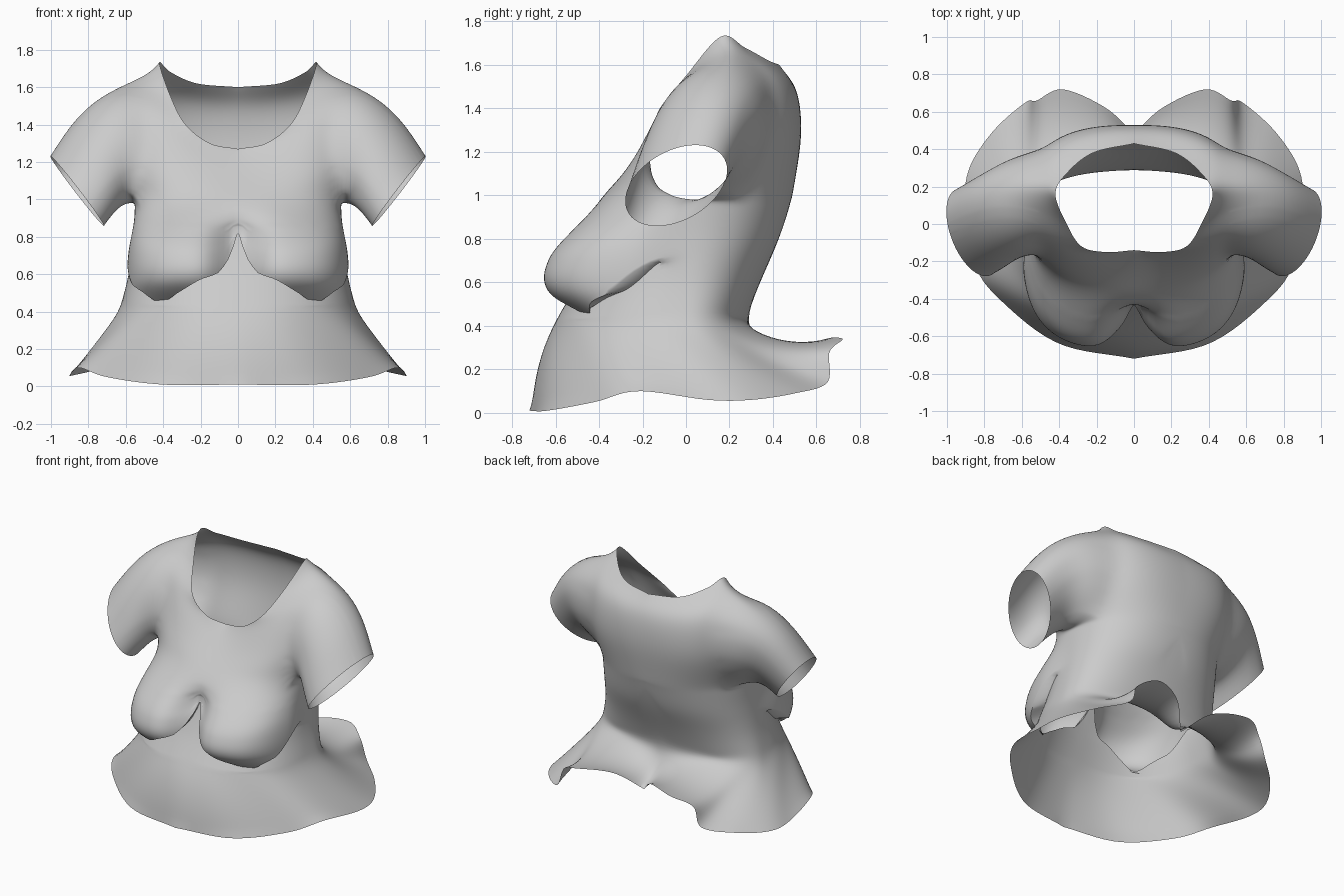
import bpy, bmesh, math
from mathutils import Vector

if bpy.data.objects.get("Cube"):
    bpy.data.objects.remove(bpy.data.objects["Cube"], do_unlink=True)

COLUMNS, SKIRT_ROWS, CHEST_ROWS, YOKE_ROWS, SLEEVE_ROWS = 72, 14, 14, 24, 12
WAIST, ARMPIT = 0.42, 1.0


def spline(points, t):
    """Smooth curve through points, t from zero to one."""
    pts = [Vector(p) for p in points]
    last = len(pts) - 1
    i = min(int(t * last), last - 1)
    f = t * last - i
    a, b = pts[i], pts[i + 1]
    before = pts[i - 1] if i else a * 2 - b
    after = pts[i + 2] if i + 2 <= last else b * 2 - a
    return (b - before) * (f * (1 - f) ** 2 / 2) + a * (1 + 2 * f) * (1 - f) ** 2 \
        + b * f * f * (3 - 2 * f) - (after - a) * (f * f * (1 - f) / 2)


def table(rows, key):
    """Smooth lookup of a row of values by its first entry."""
    key = max(rows[0][0], min(rows[-1][0], key))
    for i, (a, b) in enumerate(zip(rows, rows[1:])):
        if key <= b[0]:
            return spline(rows, (i + (key - a[0]) / (b[0] - a[0])) / (len(rows) - 1))


def smooth(low, high, value):
    f = max(0, min(1, (value - low) / (high - low)))
    return f * f * (3 - 2 * f)


def ring(u, width, front, back, middle, power):
    """Point on a rounded-box outline, u from front centre to back centre."""
    s, c = math.sin(u * math.pi), math.cos(u * math.pi)
    r = (abs(s) ** power + abs(c) ** power) ** (-1 / power)
    reach = middle - front if c > 0 else back - middle
    return max(0, width * s * r), middle - reach * c * r


# height, half width, front, back
TORSO = [(.42, .63, -.60, .27), (.6, .585, -.5, .34), (.8, .56, -.42, .43), (1, .55, -.38, .49)]
# height, half width, front
BUST = [(.42, .59, -.46), (.56, .6, -.65), (.7, .595, -.65), (.85, .57, -.53), (1, .55, -.38)]
# x, height of the fold under the bust
FOLD = [(0, .83), (.04, .7), (.1, .61), (.2, .57), (.3, .51), (.41, .45), (.52, .52), (.6, .57)]
HEM = [(0, -.72, .01), (.4, -.64, .01), (.7, -.42, .05), (.85, -.22, .1), (.9, .1, .06), (.88, .3, .06),
       (.75, .5, .09), (.58, .65, .14), (.52, .66, .28), (.38, .72, .34), (.15, .62, .33), (0, .48, .2)]
NECK = [(0, -.14, 1.27), (.15, -.15, 1.3), (.28, -.12, 1.4), (.36, 0, 1.55), (.42, .16, 1.73),
        (.36, .27, 1.68), (.22, .38, 1.62), (0, .43, 1.6)]


def torso(u, z):
    _, width, front, back = table(TORSO, z)
    return Vector((*ring(u, width, front, back, 0, 2.3), z))


def bust(u, z):
    """Fuller outline of the chest, fading out toward the side."""
    _, width, front = table(BUST, z)
    full = 1 - smooth(.75, ARMPIT, z)
    x, y = ring(u, width, front, .4, 0, 2.3 + .9 * full)
    y += .16 * full * math.exp(-(x / .13) ** 2)
    return torso(u, z).lerp(Vector((x, y, z)), 1 - smooth(.38, .5, u))


def fold_height(u):
    x, y = ring(u, .59, -.66, .4, 0, 3)
    return table(FOLD, x)[1] + .12 * smooth(-.4, -.13, y)


def level(u, front, side, back):
    """Height that varies around the body."""
    c = math.cos(u * math.pi)
    return side + (front - side if c > 0 else back - side) * c * c


def column(u):
    waist, hem = torso(u, WAIST), spline(HEM, u)
    # flared skirt, full in front and scooped over the back
    bend = waist.lerp(hem, .42)
    bend.z -= .11 * smooth(.4, .75, u)
    bend.y -= .05 * (1 - smooth(0, .4, u))
    for i in range(SKIRT_ROWS):
        t = i / SKIRT_ROWS
        yield hem.lerp(bend, t).lerp(bend.lerp(waist, t), t)
    # body up to the fold, then the bust overhanging it
    fold = fold_height(u)
    for i in range(CHEST_ROWS):
        yield torso(u, WAIST + (fold + .02 - WAIST) * i / (CHEST_ROWS - 1))
    for i in range(2 * CHEST_ROWS):
        yield bust(u, fold + .03 * smooth(.3, .5, u) + (ARMPIT - fold - .03) * i / (2 * CHEST_ROWS))
    # yoke rising to the neckline
    lower = Vector((*ring(u, .58, -.27, .53, .08, 2.7), level(u, 1.12, 1.28, 1.27)))
    upper = Vector((*ring(u, .56, -.2, .51, .13, 2.5), level(u, 1.2, 1.58, 1.48)))
    for i in range(YOKE_ROWS + 1):
        yield spline([torso(u, ARMPIT), lower, upper, spline(NECK, u)], i / YOKE_ROWS)


bm = bmesh.new()
grid = [[bm.verts.new(p) for p in column(i / COLUMNS)] for i in range(COLUMNS + 1)]
centre_line = grid[0] + grid[-1]
for v in centre_line:
    v.co.x = 0
for a, b in zip(grid, grid[1:]):
    for j in range(len(a) - 1):
        bm.faces.new((a[j], b[j], b[j + 1], a[j + 1]))


# armhole cut into the side, clear of the neckline
def in_hole(face):
    c = face.calc_center_median()
    return c.x > .49 and c.z > ARMPIT - .02


cut = [f for f in bm.faces if in_hole(f)]
touched = {v for f in cut for v in f.verts}
bmesh.ops.delete(bm, geom=cut, context='FACES')
touched = {v for v in touched if v.is_valid}
rim = [e for e in bm.edges if e.is_boundary and all(v in touched for v in e.verts)]
start = {v for e in rim for v in e.verts}
angle = {v: math.atan2(v.co.z - 1.28, v.co.y - .09) for v in start}

# sleeve: centre, half height direction, half depth
SLEEVE = [((.63, .09, 1.28), (.05, .03, .3), .26),
          ((.75, .02, 1.2), (.11, .06, .24), .24),
          ((.86, -.045, 1.045), (.14, .065, .185), .225)]


def sleeve_point(v, origin, t):
    a = angle[v]
    path = [origin]
    for centre, up, depth in SLEEVE:
        path.append(Vector(centre) + Vector(up) * math.sin(a) + Vector((.03, depth, .02)) * math.cos(a))
    return spline(path, t)


origins = {v: v.co.copy() for v in start}
previous = {v: v for v in start}
for k in range(1, SLEEVE_ROWS + 1):
    current = {v: bm.verts.new(sleeve_point(v, origins[v], k / SLEEVE_ROWS)) for v in start}
    for e in rim:
        a, b = e.verts
        bm.faces.new((previous[a], previous[b], current[b], current[a]))
    previous = current


# relax everything but the open edges and the bust fold
def can_relax(v):
    if len(v.link_edges) == 2 or (v.is_boundary and v.co.x > .0001):
        return False
    return v.co.y > -.1 or v.co.z > .86 or v.co.z < .43


relaxed = [v for v in bm.verts if can_relax(v)]
for _ in range(10):
    bmesh.ops.smooth_vert(bm, verts=relaxed, factor=.5, use_axis_x=True, use_axis_y=True, use_axis_z=True)
    for v in centre_line:
        v.co.x = 0
bmesh.ops.recalc_face_normals(bm, faces=bm.faces)
if sum(f.normal.y * f.calc_area() for f in bm.faces if f.calc_center_median().y < -.2) > 0:
    bmesh.ops.reverse_faces(bm, faces=bm.faces)

mesh = bpy.data.meshes.new("shirt")
bm.to_mesh(mesh)
bm.free()
shirt = bpy.data.objects.new("shirt", mesh)
bpy.context.collection.objects.link(shirt)

cloth = bpy.data.materials.new("light grey cloth")
cloth.use_nodes = True
colour = (.6, .6, .6, 1)
cloth.diffuse_color = colour
cloth.node_tree.nodes["Principled BSDF"].inputs["Base Color"].default_value = colour
mesh.materials.append(cloth)

bpy.context.view_layer.objects.active = shirt
shirt.select_set(True)
bpy.ops.object.shade_smooth_by_angle(angle=math.radians(60))
mirror = shirt.modifiers.new("mirror", 'MIRROR')
mirror.merge_threshold = .002
